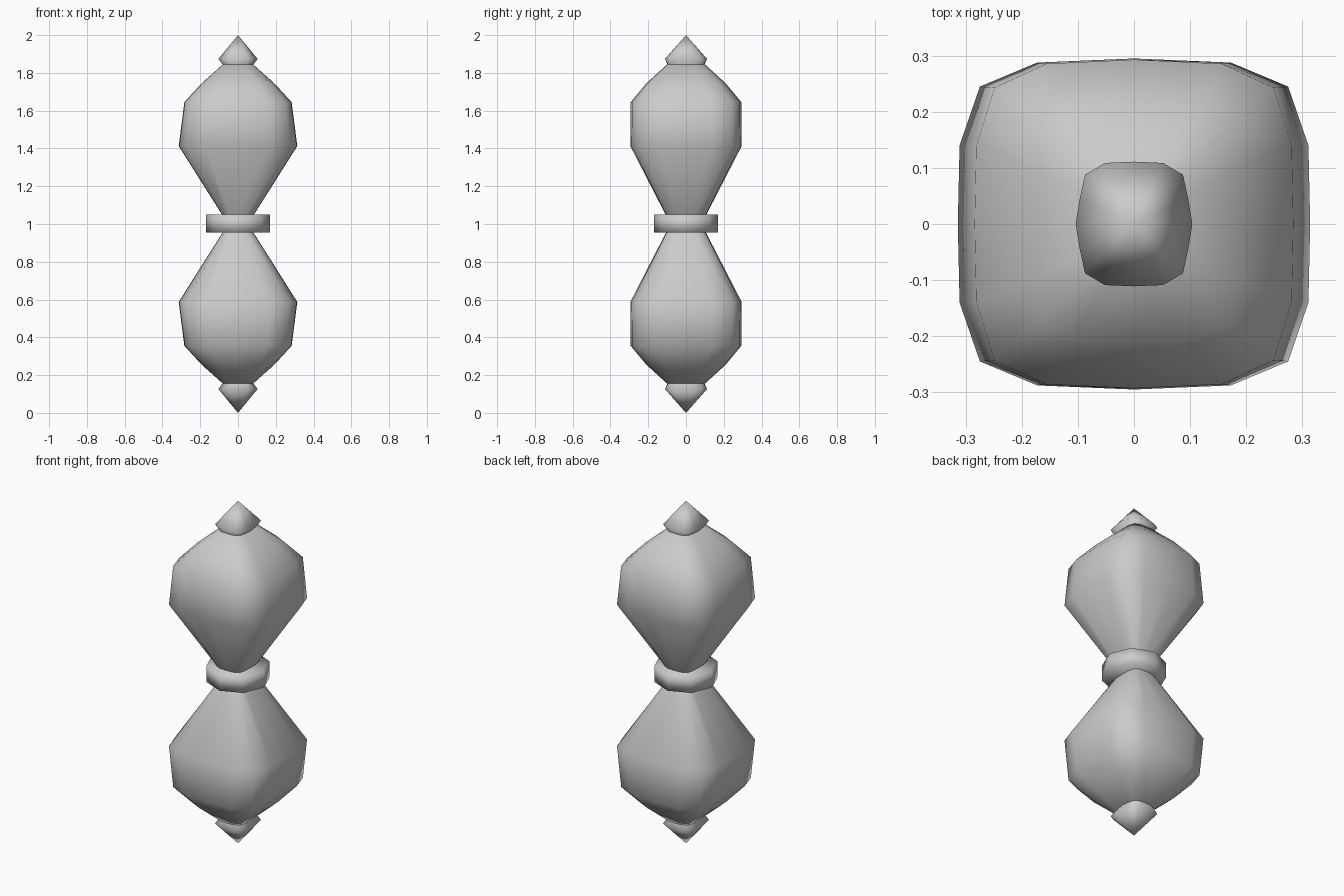
import bpy, bmesh
from math import cos, sin, pi

if "Cube" in bpy.data.objects:
    bpy.data.objects.remove(bpy.data.objects["Cube"])

# Rounded-square quarter section (unit half-widths), mirrored into a full ring
QUARTER = [(1, 0), (.99, .475), (.875, .83), (.55, .975), (0, 1)]
CAP_QUARTER = [(1, 0), (.93, .4), (.84, .79), (.5, .98), (0, 1)]
OCTAGON = [(cos(i * pi / 4), sin(i * pi / 4)) for i in range(8)]


def full_ring(q):
    half = q + [(-x, y) for x, y in reversed(q[:-1])]
    return half + [(x, -y) for x, y in reversed(half[1:-1])]


def loft(name, section, levels, flip=False):
    """Skin rings of (half x, half y, z); a zero width makes a point."""
    bm = bmesh.new()
    rings = []
    for sx, sy, z in levels:
        z = 2 - z if flip else z
        if sx == 0:
            rings.append([bm.verts.new((0, 0, z))])
        else:
            rings.append([bm.verts.new((x * sx, y * sy, z)) for x, y in section])
    n = len(section)
    for a, b in zip(rings, rings[1:]):
        for i in range(n):
            j = (i + 1) % n
            if len(b) == 1:
                bm.faces.new((a[i], a[j], b[0]))
            else:
                bm.faces.new((a[i], a[j], b[j], b[i]))
    for r in (rings[0], rings[-1]):
        if len(r) > 1:
            bm.faces.new(r)
    bmesh.ops.recalc_face_normals(bm, faces=bm.faces)
    for f in bm.faces:
        f.smooth = True
    mesh = bpy.data.meshes.new(name)
    bm.to_mesh(mesh)
    bm.free()
    ob = bpy.data.objects.new(name, mesh)
    bpy.context.collection.objects.link(ob)
    return ob


POD = [(.055, .085, 1.0), (.085, .108, 1.05), (.314, .295, 1.413),
       (.284, .293, 1.645), (.192, .21, 1.745), (.08, .1, 1.845)]
CAP = [(.08, .09, 1.82), (.077, .095, 1.838), (.104, .111, 1.874), (0, 0, 2.0)]

# Mirrored pods and pointed end caps
for label, flip in (("upper", False), ("lower", True)):
    loft(label + "_pod", full_ring(QUARTER), POD, flip)
    loft(label + "_cap", full_ring(CAP_QUARTER), CAP, flip)

# Central collar
loft("collar", OCTAGON, [(.169, .169, .955), (.169, .169, 1.05)])
